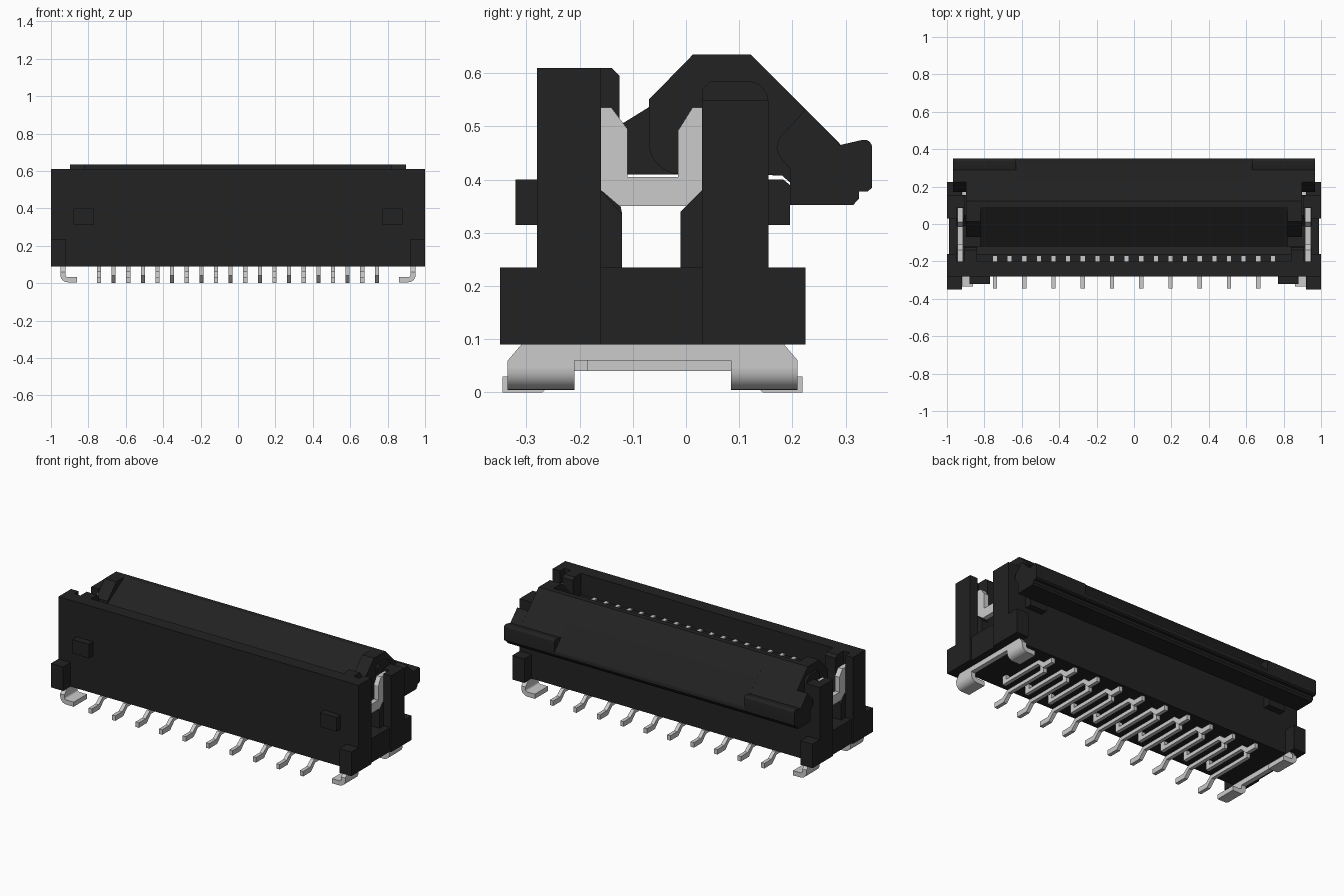
import bpy, bmesh, math

def material(name, c):
    m = bpy.data.materials.new(name)
    m.diffuse_color = (*c, 1)
    return m

BLACK = material("black plastic", (0.016, 0.016, 0.016))
SILVER = material("silver metal", (0.6, 0.6, 0.6))

def prism(bm, prof, a, b, axis='x'):
    """Extrude a profile: (y,z) along x, or (x,z) along y."""
    def co(p, t):
        return (t, p[0], p[1]) if axis == 'x' else (p[0], t, p[1])
    lo = [bm.verts.new(co(p, a)) for p in prof]
    hi = [bm.verts.new(co(p, b)) for p in prof]
    bm.faces.new(lo)
    bm.faces.new(hi[::-1])
    n = len(prof)
    for i in range(n):
        j = (i + 1) % n
        bm.faces.new((lo[i], hi[i], hi[j], lo[j]))

def both(bm, prof, a, b):
    """The same profile at both ends of the connector."""
    prism(bm, prof, a, b)
    prism(bm, prof, -b, -a)

def rect(u0, u1, v0, v1):
    return [(u0, v0), (u1, v0), (u1, v1), (u0, v1)]

def arc(cx, cz, r, a0, a1, n=8):
    return [(cx + r * math.cos(math.radians(a0 + (a1 - a0) * i / n)),
             cz + r * math.sin(math.radians(a0 + (a1 - a0) * i / n))) for i in range(n + 1)]

def finish(name, bm, mat):
    bmesh.ops.recalc_face_normals(bm, faces=bm.faces[:])
    me = bpy.data.meshes.new(name)
    bm.to_mesh(me)
    bm.free()
    ob = bpy.data.objects.new(name, me)
    bpy.context.collection.objects.link(ob)
    me.materials.append(mat)
    bpy.ops.object.select_all(action='DESELECT')
    ob.select_set(True)
    bpy.context.view_layer.objects.active = ob
    bpy.ops.object.shade_smooth_by_angle(angle=math.radians(30))
    return ob

# Housing: long trough section with a contact ledge on the front wall
bm = bmesh.new()
prism(bm, [(-.28, .09), (-.28, .61), (-.2, .61), (-.2, .48), (-.16, .48), (-.16, .37),
           (-.12, .335), (-.12, .235), (-.01, .235), (-.01, .34), (.03, .38), (.03, .4),
           (.155, .4), (.155, .09)], -.84, .84)
# inner end walls
both(bm, [(-.28, .09), (-.28, .61), (-.14, .61), (-.125, .595), (-.125, .36), (-.12, .335),
          (-.12, .235), (-.01, .235), (-.01, .34), (.03, .38), (.03, .4), (.155, .4),
          (.155, .09)], .84, .91)
# slotted layer that holds the metal clips
both(bm, [(-.28, .09), (-.28, .61), (-.2, .61), (-.2, .38), (-.16, .38), (-.12, .335),
          (-.12, .235), (-.01, .235), (-.01, .34), (.03, .38), (.085, .38), (.085, .55),
          (.155, .55), (.155, .09)], .91, .95)
# outer posts and base
both(bm, rect(-.28, -.16, .09, .61), .95, 1)
both(bm, rect(.03, .155, .09, .55), .95, 1)
both(bm, rect(-.16, .03, .09, .235), .95, .99)
# rounded hinge cheeks
both(bm, [(.03, .4), (.03, .57), (.045, .585)] + arc(.115, .545, .04, 90, 0) + [(.155, .4)], .897, .91)
# corner ears and small lugs
both(bm, rect(-.35, -.28, .09, .235), .92, 1)
both(bm, rect(.155, .225, .09, .235), .92, 1)
both(bm, rect(-.32, -.28, .315, .4), .77, .88)
both(bm, [(.155, .315), (.195, .315), (.195, .39), (.183, .4), (.155, .4)], .77, .88)
finish("housing", bm, BLACK)

# Latch: wedge-fronted flap, open position
under = [(.35, .385), (.342, .378), (.325, .378), (.325, .364), (.314, .352)]
pad = [(.29, .465)] + arc(.335, .46, .015, 100, 0, 4) + under   # raised finger pad
plain = [(.346, .41), (.35, .40)] + under                        # edge between the pads
heel = [(.195, .352), (.195, .395), (.18, .408)]
wedge = [(-.12, .41), (-.12, .505), (.09, .635), (.122, .635)]
arm = arc(-.01, .47, .06, 270, 180) + [(-.07, .55), (.013, .635), (.122, .635)]
bm = bmesh.new()
prism(bm, wedge + plain + heel, -.63, .63)
both(bm, wedge + pad + heel, .63, .82)
both(bm, arm + pad + heel, .82, .897)
both(bm, [(.225, .532)] + pad + [(.195, .352), (.195, .42), (.175, .445), (.17, .46), (.175, .478)], .897, .967)
finish("latch", bm, BLACK)

# Contacts: staggered pins, even ones to the front, odd ones to the back
pin = [(-.345, 0), (-.27, 0), (-.23, .04), (.06, .04), (.06, .095), (.03, .095),
       (.03, .062), (-.24, .062), (-.28, .03), (-.345, .03)]
back_pin = [(-.126 - y, z) for y, z in pin]
bm = bmesh.new()
tips = bmesh.new()
for i in range(20):
    x = -.743 + i * .0782
    prism(bm, back_pin if i % 2 else pin, x - .011, x + .011)
    prism(tips, rect(-.2, -.17, .46, .488), x - .011, x + .011)
finish("contact_pins", bm, SILVER)
finish("contact_tips", tips, SILVER)

# Metal end clips: fork in the slot, rail under the base, feet bent inward
fork = [(-.2, .535), (-.14, .535), (-.11, .495), (-.11, .405), (-.015, .405), (-.015, .492),
        (.012, .535), (.085, .535), (.085, .38), (.03, .38), (0, .35), (-.125, .35), (-.16, .38), (-.2, .38)]
rail = [(-.335, .045), (-.335, .06), (-.305, .095), (.18, .095), (.21, .06), (.21, .045), (.085, .045),
        (.085, .06), (-.21, .06), (-.21, .045)]
foot = [(.86, .005)] + arc(.91, .045, .04, -90, 0) + arc(.91, .045, .012, 0, -90, 6) + [(.86, .033)]
bm = bmesh.new()
both(bm, fork, .915, .945)
both(bm, rail, .922, .95)
for s in (1, -1):
    for a, b in ((-.335, -.21), (.085, .21)):
        prism(bm, [(s * x, z) for x, z in foot], a, b, 'y')
finish("end_clips", bm, SILVER)
